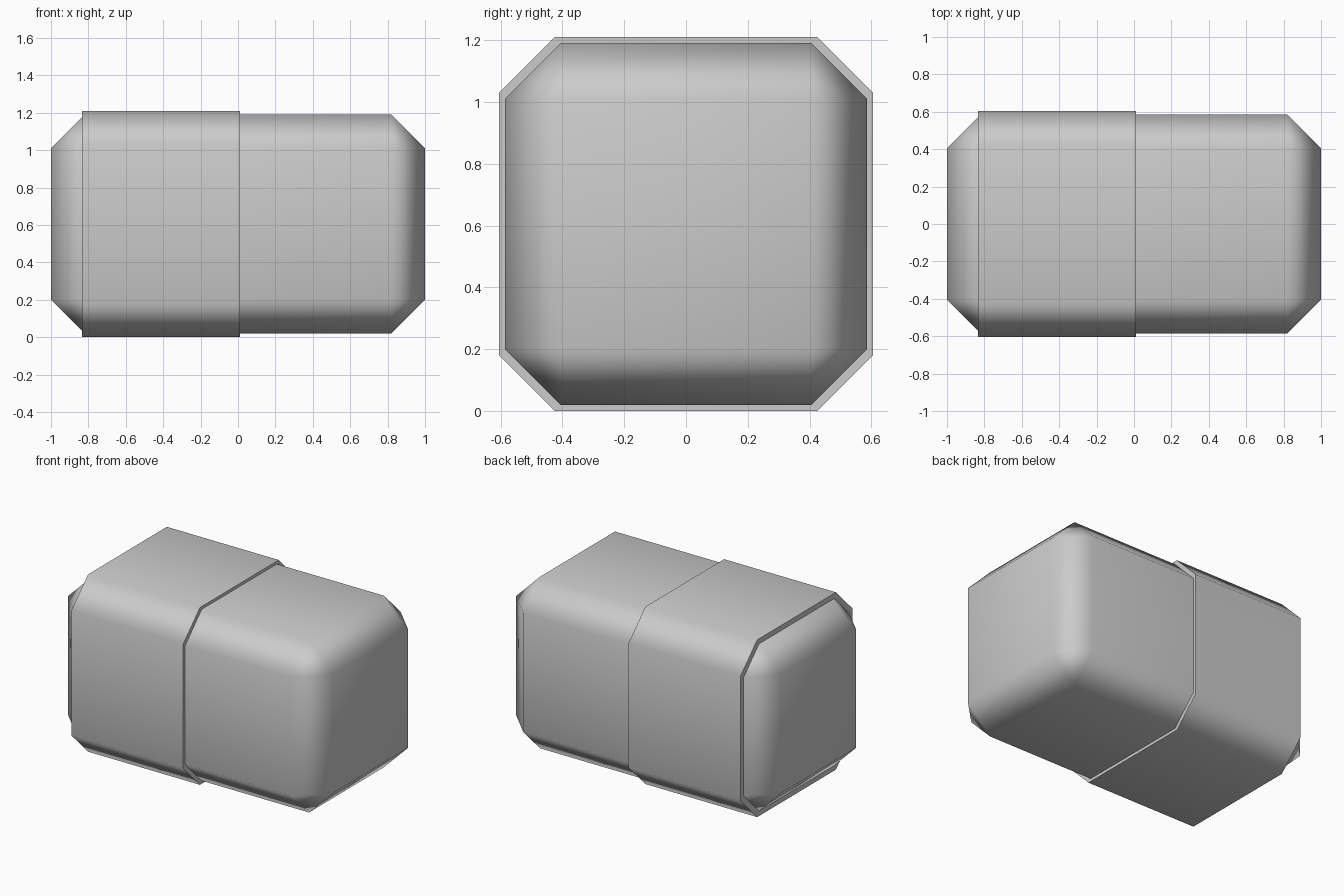
import bpy, bmesh

if "Cube" in bpy.data.objects:
    bpy.data.objects.remove(bpy.data.objects["Cube"])

CZ = 0.605      # height of the long axis
CHAMFER = 0.18


def finish(name, bm, sharp_angle):
    bmesh.ops.recalc_face_normals(bm, faces=bm.faces)
    mesh = bpy.data.meshes.new(name)
    bm.to_mesh(mesh)
    bm.free()
    obj = bpy.data.objects.new(name, mesh)
    bpy.context.collection.objects.link(obj)
    bpy.ops.object.select_all(action='DESELECT')
    obj.select_set(True)
    bpy.context.view_layer.objects.active = obj
    bpy.ops.object.shade_smooth_by_angle(angle=sharp_angle)
    mod = obj.modifiers.new("weighted_normals", 'WEIGHTED_NORMAL')
    mod.keep_sharp = True
    return obj


# Capsule body: box with every edge chamfered
bm = bmesh.new()
bmesh.ops.create_cube(bm, size=1)
for v in bm.verts:
    v.co = (v.co.x * 2, v.co.y * 1.17, v.co.z * 1.17 + CZ)
bmesh.ops.bevel(bm, geom=bm.edges[:], offset=CHAMFER, segments=1,
                profile=0.5, affect='EDGES')
finish("body", bm, 1.1)


# Sleeve: thin octagonal tube around the left half
def octagon(bm, x, half, flat):
    pts = [(flat, half), (-flat, half), (-half, flat), (-half, -flat),
           (-flat, -half), (flat, -half), (half, -flat), (half, flat)]
    return [bm.verts.new((x, y, z + CZ)) for y, z in pts]


bm = bmesh.new()
rings = [octagon(bm, -0.835, 0.605, 0.425), octagon(bm, 0.01, 0.605, 0.425),
         octagon(bm, 0.01, 0.565, 0.405), octagon(bm, -0.835, 0.565, 0.405)]
for i in range(4):
    a, b = rings[i], rings[(i + 1) % 4]
    for j in range(8):
        k = (j + 1) % 8
        bm.faces.new((a[j], a[k], b[k], b[j]))
finish("sleeve", bm, 1.1)
